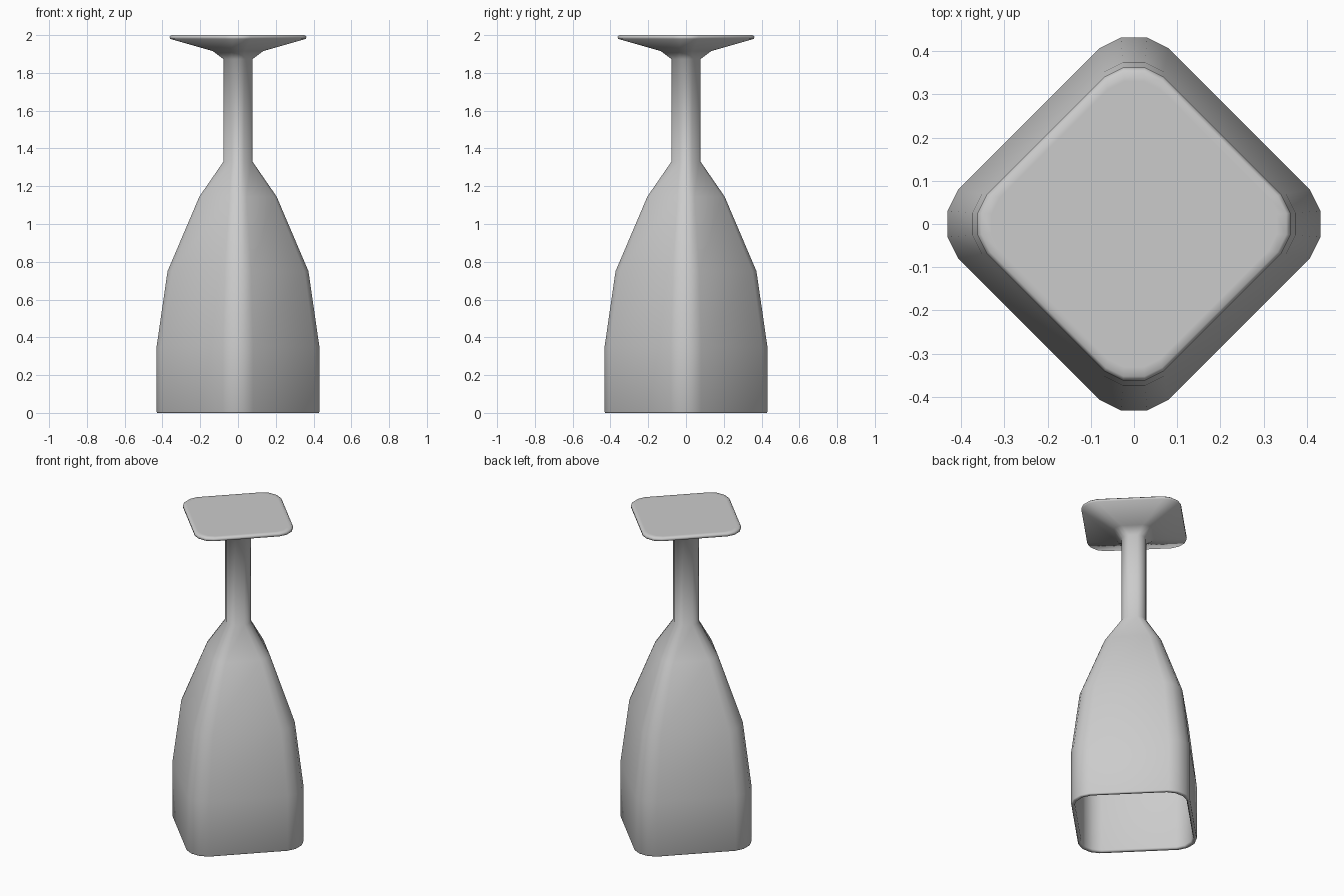
import bpy, bmesh
from math import atan2, cos, sin, hypot

if "Cube" in bpy.data.objects:
    bpy.data.objects.remove(bpy.data.objects["Cube"])

# One corner of the rounded-square section (unit = outer half diagonal)
CORNER = [(1.0, -0.07), (1.0, 0.07), (0.942, 0.186), (0.186, 0.942)]


def section(z, r, square):
    """16-point ring at height z, blended from round (0) to rounded square (1)."""
    quarter = [CORNER[1], CORNER[2], CORNER[3], (0.07, 1.0)]
    pts = []
    for _ in range(4):
        pts += quarter
        quarter = [(-y, x) for x, y in quarter]
    out = []
    for i, (x, y) in enumerate(pts):
        # evenly spaced round counterpart
        k, j = divmod(i, 4)
        a = (k * 4 + j + 0.5) * 0.3926991
        out.append((r * (square * x + (1 - square) * cos(a)),
                    r * (square * y + (1 - square) * sin(a)), z))
    return out


def loft(name, rings):
    """Skin a stack of sections and cap both ends."""
    bm = bmesh.new()
    loops = [[bm.verts.new(p) for p in section(*r)] for r in rings]
    for a, b in zip(loops, loops[1:]):
        for i in range(16):
            j = (i + 1) % 16
            bm.faces.new((a[i], a[j], b[j], b[i]))
    bm.faces.new(loops[0])
    bm.faces.new(loops[-1])
    bmesh.ops.recalc_face_normals(bm, faces=bm.faces)
    for f in bm.faces:
        f.smooth = True
    me = bpy.data.meshes.new(name)
    bm.to_mesh(me)
    bm.free()
    ob = bpy.data.objects.new(name, me)
    bpy.context.collection.objects.link(ob)
    return ob


# Inverted goblet: (height, half diagonal, squareness)
inside = [(1.26, 0.08, 0.6), (1.14, 0.178, 0.9), (0.745, 0.346, 1),
          (0.35, 0.405, 1), (0.01, 0.405, 1)]
rim = [(0.0, 0.41, 1), (0.0, 0.428, 1), (0.006, 0.431, 1)]
bowl = [(0.35, 0.431, 1), (0.75, 0.373, 1), (1.145, 0.205, 0.9)]
stem = [(1.33, 0.078, 0.4), (1.873, 0.078, 0.4)]
foot = [(1.915, 0.133, 0.8), (1.98, 0.36, 1), (1.992, 0.362, 1),
        (2.0, 0.352, 1), (2.0, 0.33, 1)]

loft("goblet", inside + rim + bowl + stem + foot)
